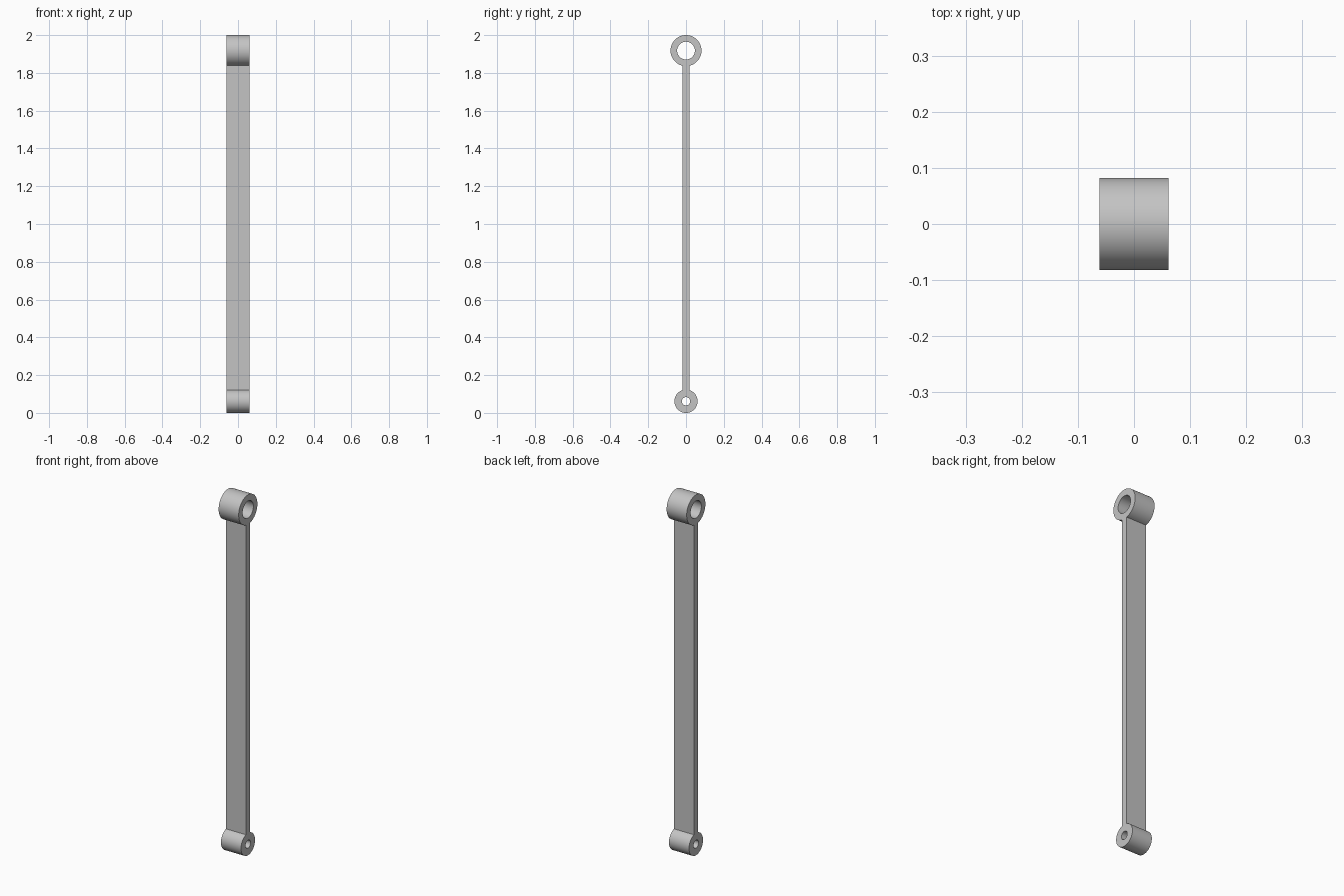
import bpy
import bmesh
from math import asin, sin, cos, pi, radians

if "Cube" in bpy.data.objects:
    bpy.data.objects.remove(bpy.data.objects["Cube"], do_unlink=True)

HALF_WIDTH = 0.0615
HALF_THICK = 0.018
TOP_R, TOP_HOLE = 0.082, 0.047
LOW_R, LOW_HOLE = 0.0615, 0.022
TOP_Z, LOW_Z = 2 - TOP_R, LOW_R
SEGMENTS = 96

grey = bpy.data.materials.new("plain_grey")
grey.use_nodes = True
COLOUR = (0.55, 0.55, 0.55, 1)
grey.diffuse_color = COLOUR
grey.node_tree.nodes["Principled BSDF"].inputs["Base Color"].default_value = COLOUR


def finish(name, bm):
    bmesh.ops.recalc_face_normals(bm, faces=bm.faces)
    mesh = bpy.data.meshes.new(name)
    bm.to_mesh(mesh)
    bm.free()
    mesh.materials.append(grey)
    obj = bpy.data.objects.new(name, mesh)
    bpy.context.collection.objects.link(obj)
    bpy.ops.object.select_all(action="DESELECT")
    obj.select_set(True)
    bpy.context.view_layer.objects.active = obj
    bpy.ops.object.shade_smooth_by_angle(angle=radians(30))


def eye(name, z, outer, hole):
    """Tube along x, made by spinning its rectangular section."""
    bm = bmesh.new()
    section = [(-HALF_WIDTH, hole), (HALF_WIDTH, hole),
               (HALF_WIDTH, outer), (-HALF_WIDTH, outer)]
    verts = [bm.verts.new((x, 0, z + r)) for x, r in section]
    edges = [bm.edges.new((verts[i], verts[(i + 1) % 4])) for i in range(4)]
    bmesh.ops.spin(bm, geom=verts + edges, cent=(0, 0, z), axis=(1, 0, 0),
                   angle=2 * pi, steps=SEGMENTS, use_merge=True)
    bmesh.ops.remove_doubles(bm, verts=bm.verts, dist=1e-5)
    finish(name, bm)


def saddle(z, radius, side):
    """Arc where the bar meets an eye; side is +1 above it, -1 below it."""
    limit = asin(HALF_THICK / radius)
    angles = [limit * (i / 4 - 1) for i in range(9)]
    return [(side * radius * sin(a), z + side * radius * cos(a)) for a in angles]


# Eyes at both ends
eye("top_eye", TOP_Z, TOP_R, TOP_HOLE)
eye("bottom_eye", LOW_Z, LOW_R, LOW_HOLE)

# Flat bar, its ends curved to seat on the eyes
bm = bmesh.new()
outline = saddle(LOW_Z, LOW_R, 1) + saddle(TOP_Z, TOP_R, -1)
face = bm.faces.new([bm.verts.new((-HALF_WIDTH, y, z)) for y, z in outline])
result = bmesh.ops.extrude_face_region(bm, geom=[face], use_keep_orig=True)
moved = [v for v in result["geom"] if isinstance(v, bmesh.types.BMVert)]
bmesh.ops.translate(bm, verts=moved, vec=(2 * HALF_WIDTH, 0, 0))
finish("link_bar", bm)
